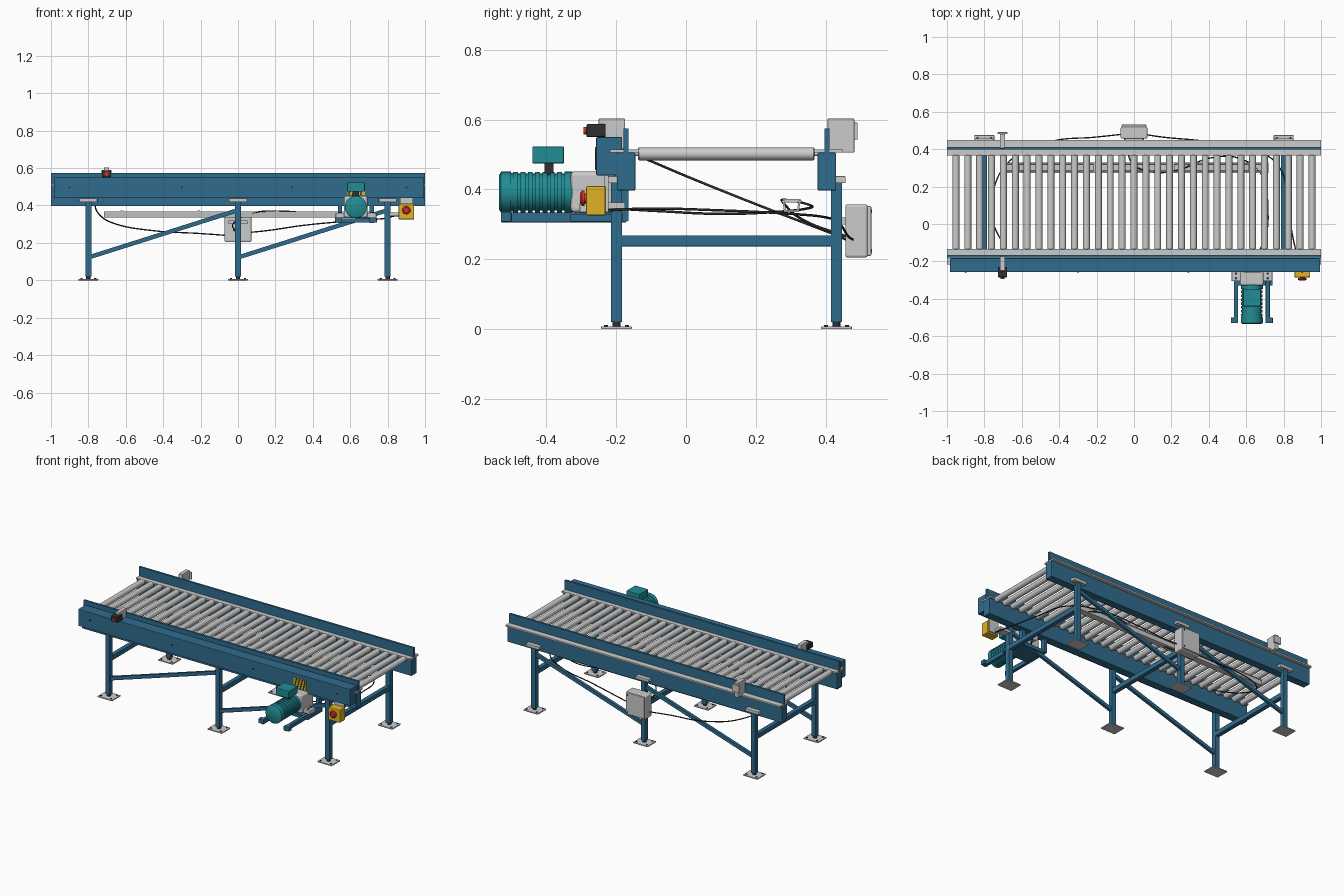
import bpy, bmesh, math
from mathutils import Vector

if "Cube" in bpy.data.objects:
    bpy.data.objects.remove(bpy.data.objects["Cube"])


def material(name, rgb):
    m = bpy.data.materials.new(name)
    m.diffuse_color = (*rgb, 1)
    m.use_nodes = True
    m.node_tree.nodes["Principled BSDF"].inputs["Base Color"].default_value = m.diffuse_color
    return m


BLUE = material("blue_paint", (0.03, 0.15, 0.27))
TEAL = material("teal_paint", (0.015, 0.27, 0.30))
YELLOW = material("yellow", (0.75, 0.45, 0.02))
RED = material("red", (0.7, 0.03, 0.02))
DARK = material("dark", (0.03, 0.03, 0.035))


def finish(name, bm, mat, bevel=0, segs=2, smooth=False):
    bmesh.ops.recalc_face_normals(bm, faces=bm.faces)
    me = bpy.data.meshes.new(name)
    bm.to_mesh(me)
    bm.free()
    ob = bpy.data.objects.new(name, me)
    bpy.context.collection.objects.link(ob)
    if mat:
        me.materials.append(mat)
    if bevel:
        mod = ob.modifiers.new("bevel", 'BEVEL')
        mod.width, mod.segments = bevel, segs
    if smooth:
        bpy.ops.object.select_all(action='DESELECT')
        ob.select_set(True)
        bpy.context.view_layer.objects.active = ob
        bpy.ops.object.shade_smooth_by_angle(angle=math.radians(35))
    return ob


def box(name, x, y, z, mat=None, bevel=0, segs=2):
    """Box from (min, max) ranges."""
    bm = bmesh.new()
    bmesh.ops.create_cube(bm, size=1)
    for v in bm.verts:
        v.co = Vector([(a + b) / 2 + c * (b - a) for (a, b), c in zip((x, y, z), v.co)])
    return finish(name, bm, mat, bevel, segs)


def lathe(name, origin, axis, profile, mat=None, n=24):
    """Revolve (distance, radius) points round an axis through origin."""
    bm = bmesh.new()
    q = Vector(axis).to_track_quat('Z', 'Y')
    rings = [[bm.verts.new(Vector(origin) + q @ Vector((r * math.cos(i * math.tau / n),
              r * math.sin(i * math.tau / n), d))) for i in range(n)] for d, r in profile]
    for a, b in zip(rings, rings[1:]):
        for i in range(n):
            bm.faces.new((a[i], a[(i + 1) % n], b[(i + 1) % n], b[i]))
    bm.faces.new(rings[0])
    bm.faces.new(rings[-1])
    return finish(name, bm, mat, smooth=True)


def rod(name, p, axis, length, r, mat=None, n=16):
    return lathe(name, p, axis, [(0, r), (length, r)], mat, n)


def extrude(name, pts, axis, lo, hi, mat=None):
    """Extrude a 2D outline along axis 'x' (pts are y,z) or 'y' (pts are x,z)."""
    bm = bmesh.new()
    put = (lambda p, t: (t, p[0], p[1])) if axis == 'x' else (lambda p, t: (p[0], t, p[1]))
    a, b = ([bm.verts.new(put(p, t)) for p in pts] for t in (lo, hi))
    bm.faces.new(a)
    bm.faces.new(b)
    for i in range(len(pts)):
        j = (i + 1) % len(pts)
        bm.faces.new((a[i], a[j], b[j], b[i]))
    return finish(name, bm, mat)


def cable(name, pts, r=0.0035):
    cu = bpy.data.curves.new(name, 'CURVE')
    cu.dimensions = '3D'
    cu.bevel_depth, cu.bevel_resolution, cu.resolution_u, cu.use_fill_caps = r, 2, 8, True
    sp = cu.splines.new('BEZIER')
    sp.bezier_points.add(len(pts) - 1)
    for bp, p in zip(sp.bezier_points, pts):
        bp.co = p
        bp.handle_left_type = bp.handle_right_type = 'AUTO'
    cu.materials.append(DARK)
    ob = bpy.data.objects.new(name, cu)
    bpy.context.collection.objects.link(ob)


# side rails (s = outward direction), guide plates and wear strips
MID = 0.116
for side, s in (("front", -1), ("back", 1)):
    def Y(a, b, s=s):
        return tuple(sorted((MID + s * a, MID + s * b)))
    box(f"{side}_rail", (-1, 1), Y(0.261, 0.314), (0.397, 0.505), BLUE, 0.003)
    box(f"{side}_guide_plate", (-1, 1), Y(0.281, 0.295), (0.50, 0.575), BLUE)
    box(f"{side}_inner_strip", (-1, 1), Y(0.25, 0.281), (0.505, 0.515))
    box(f"{side}_outer_strip", (-1, 1), Y(0.295, 0.333), (0.505, 0.515))
    # legs, levelling feet, clamp plates and diagonal braces
    yc = MID + s * 0.315
    for x in (-0.8, 0, 0.8):
        box(f"{side}_leg", (x - .016, x + .016), (yc - .016, yc + .016), (0.02, 0.42), BLUE, 0.002)
        box(f"{side}_clamp_plate", (x - .048, x + .048), Y(0.30, 0.341), (0.418, 0.438), None, 0.002)
        lathe(f"{side}_foot_stem", (x, yc, 0.004), (0, 0, 1), [(0, .012), (.016, .012), (.016, .008), (.025, .008)], DARK, 12)
        box(f"{side}_foot_plate", (x - .053, x + .053), (yc - .044, yc + .044), (0, 0.008), None, 0.002)
        for dx in (-.037, .037):
            for dy in (-.03, .03):
                rod(f"{side}_foot_bolt", (x + dx, yc + dy, 0.007), (0, 0, 1), 0.005, 0.006, DARK, 6)
    for x in (-0.8, 0):
        extrude(f"{side}_brace", [(x, .110), (x + .8, .363), (x + .8, .387), (x, .134)], 'y', yc - .009, yc + .009, BLUE)

# cross members under the deck
for x in (-0.8, 0, 0.8):
    box("cross_member", (x - .014, x + .014), (-0.19, 0.42), (0.237, 0.268), BLUE, 0.002)

# rollers with stub shafts
for i in range(31):
    x = -0.952 + i * 1.904 / 30
    lathe("roller", (x, -0.15, 0.502), (0, 1, 0), [(0, .006), (.013, .006), (.013, .016), (.016, .0185),
          (.515, .0185), (.518, .016), (.518, .006), (.531, .006)], None, 20)

# chain cover with screws and hazard label
box("chain_cover", (-0.985, 0.995), (-0.257, -0.183), (0.44, 0.55), BLUE, 0.003)
for x in (-0.9, -0.3, 0.29, 0.9):
    rod("cover_screw", (x, -0.254, 0.497), (0, -1, 0), 0.006, 0.006, DARK, 8)
box("hazard_label", (0.585, 0.678), (-0.259, -0.256), (0.455, 0.522), YELLOW)
for i in range(4):
    x = 0.588 + i * 0.021
    extrude("hazard_stripe", [(x, .456), (x + .008, .456), (x + .024, .521), (x + .016, .521)], 'y', -0.2605, -0.2588, DARK)

# gear motor: finned body, gearbox, terminal box
MX, MZ = 0.63, 0.392
prof = [(0, .05), (.006, .059), (.034, .059), (.034, .055), (.04, .055)]
for i in range(7):
    d = .04 + i * .021
    prof += [(d, .058), (d + .014, .058), (d + .014, .053), (d + .021, .053)]
prof += [(.187, .059), (.21, .059)]
lathe("motor_body", (MX, -0.535, MZ), (0, 1, 0), prof, TEAL, 32)
rod("motor_fan_hub", (MX, -0.531, MZ), (0, -1, 0), 0.004, 0.02, TEAL)
box("gearbox", (0.567, 0.692), (-0.33, -0.20), (0.334, 0.452), None, 0.012, 3)
box("gearbox_flange", (0.522, 0.74), (-0.305, -0.25), (0.334, 0.36), None, 0.003)
rod("gearbox_output", (MX, -0.20, MZ), (0, 1, 0), 0.03, 0.03)
box("terminal_box_neck", (0.612, 0.648), (-0.405, -0.38), (0.44, 0.478), DARK)
box("terminal_box", (0.583, 0.678), (-0.44, -0.349), (0.474, 0.523), TEAL, 0.004)

# motor mount
for x in (0.545, 0.715):
    box("mount_rail", (x - .011, x + .011), (-0.53, -0.17), (0.306, 0.334), BLUE, 0.002)
    box("mount_hanger", (x - .011, x + .011), (-0.195, -0.165), (0.31, 0.41), BLUE)
    s = -1 if x < MX else 1
    box("mount_rail_end", tuple(sorted((x - s * .012, x + s * .027))), (-0.53, -0.50), (0.308, 0.336), BLUE, 0.002)
    for y in (-0.29, -0.265):
        rod("mount_bolt", (x, y, 0.358), (0, 0, 1), 0.008, 0.007, DARK, 6)
box("mount_plate", (0.535, 0.74), (-0.33, -0.18), (0.308, 0.33), BLUE)

# emergency stop
box("stop_bracket", (0.865, 0.935), (-0.235, -0.222), (0.335, 0.445))
box("stop_bracket_arm", (0.81, 0.89), (-0.225, -0.175), (0.345, 0.362))
box("stop_box", (0.858, 0.942), (-0.286, -0.230), (0.325, 0.41), YELLOW, 0.005)
lathe("stop_button", (0.9, -0.284, 0.375), (0, -1, 0), [(0, .013), (.006, .013), (.006, .022), (.014, .022), (.019, .015)], RED, 20)

# photo sensor and reflector on brackets
SX = -0.703
box("sensor_bracket", (SX - .014, SX + .014), (-0.25, -0.174), (0.515, 0.603), None, 0.003)
box("sensor_body", (SX - .024, SX + .024), (-0.285, -0.23), (0.55, 0.587), DARK, 0.004)
rod("sensor_lens", (SX, -0.283, 0.568), (0, -1, 0), 0.01, 0.011, RED)
box("reflector_bracket", (SX - .014, SX + .014), (0.405, 0.482), (0.505, 0.603), None, 0.003)
box("reflector", (SX - .026, SX + .026), (0.481, 0.491), (0.543, 0.591), None, 0.002)

# control cabinet on the back middle leg
box("control_cabinet", (-0.071, 0.071), (0.456, 0.52), (0.205, 0.357), None, 0.007, 3)
box("cabinet_door", (-0.066, 0.066), (0.518, 0.531), (0.21, 0.352), None, 0.004)
box("cabinet_bracket", (-0.05, 0.05), (0.44, 0.458), (0.30, 0.32))
for z in (0.225, 0.337):
    rod("door_screw", (0.054, 0.53, z), (0, 1, 0), 0.003, 0.005, DARK, 8)

# open cable tray with hangers
extrude("cable_tray", [(.274, .362), (.274, .368), (.282, .368), (.286, .341), (.318, .341), (.322, .368),
                       (.33, .368), (.33, .362), (.327, .362), (.323, .335), (.281, .335), (.277, .362)], 'x', -0.717, 0.72)
for x in (-0.62, -0.21, 0.21, 0.62):
    box("tray_tie", (x - .007, x + .007), (0.276, 0.328), (0.362, 0.372))

# cables
cable("sensor_cable", [(-.70, -.11, .485), (-.755, .02, .43), (-.74, .22, .35), (-.65, .35, .30),
                       (-.45, .44, .265), (-.2, .465, .25), (-.06, .48, .24)])
cable("motor_cable", [(.63, -.20, .345), (.70, -.08, .338), (.715, .1, .33), (.69, .25, .335), (.58, .345, .345),
                      (.42, .355, .355), (.22, .285, .37), (.08, .28, .36), (-.02, .34, .31), (-.02, .46, .265)])
cable("stop_cable", [(.89, -.225, .34), (.86, -.12, .345), (.82, .1, .34), (.78, .3, .33), (.64, .40, .32),
                     (.36, .445, .295), (.15, .465, .265), (.05, .48, .255)])
